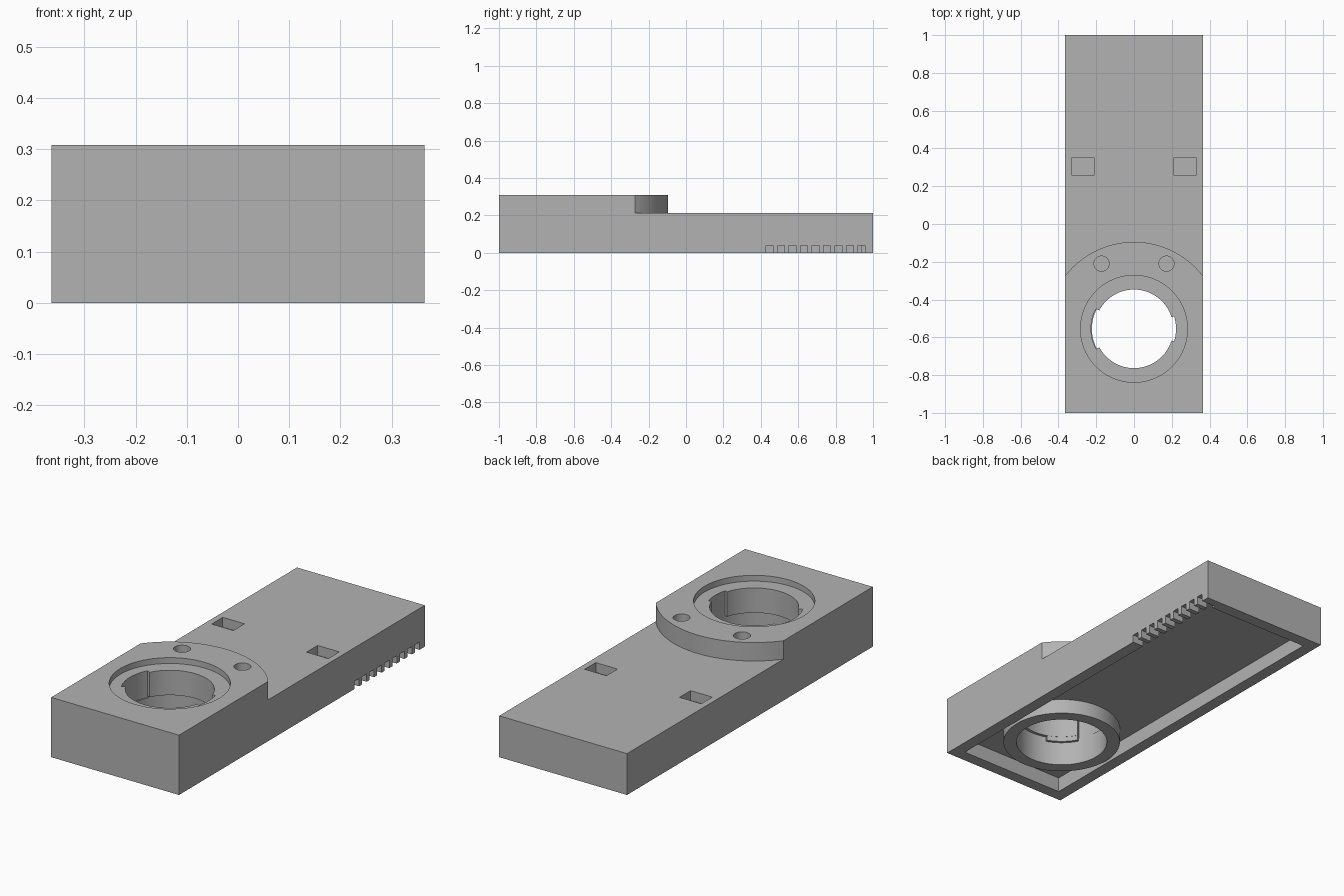
import bpy, bmesh
from math import cos, sin, radians

cube = bpy.data.objects.get("Cube")
if cube:
    bpy.data.objects.remove(cube, do_unlink=True)

HALF, TOP, DECK, WALL, CEILING = 0.364, 0.308, 0.213, 0.062, 0.077
BORE_Y = -0.555

grey = bpy.data.materials.new("plain grey")
grey.use_nodes = True
colour = (0.45, 0.45, 0.45, 1)
grey.diffuse_color = colour
grey.node_tree.nodes["Principled BSDF"].inputs["Base Color"].default_value = colour


def arc(r, a0, a1, n, x=0, y=BORE_Y):
    angles = [radians(a0 + (a1 - a0) * i / n) for i in range(n + 1)]
    return [(x + r * cos(a), y + r * sin(a)) for a in angles]


def circle(r, n=96, x=0, y=BORE_Y):
    return arc(r, 0, 360, n, x, y)[:-1]


def rect(x0, x1, y0, y1):
    return [(x0, y0), (x1, y0), (x1, y1), (x0, y1)]


def sector(r0, r1, a0, a1):
    return arc(r1, a0, a1, 20) + arc(r0, a1, a0, 20)


def prism(name, outline, z0, z1):
    """Extrude a flat outline from z0 to z1."""
    bm = bmesh.new()
    face = bm.faces.new([bm.verts.new((x, y, z0)) for x, y in outline])
    grown = bmesh.ops.extrude_face_region(bm, geom=[face])["geom"]
    bmesh.ops.translate(bm, vec=(0, 0, z1 - z0),
                        verts=[g for g in grown if isinstance(g, bmesh.types.BMVert)])
    bmesh.ops.recalc_face_normals(bm, faces=bm.faces)
    mesh = bpy.data.meshes.new(name)
    bm.to_mesh(mesh)
    bm.free()
    mesh.materials.append(grey)
    obj = bpy.data.objects.new(name, mesh)
    bpy.context.collection.objects.link(obj)
    return obj


def combine(operation, outline, z0, z1):
    """Apply a boolean with a prism to the housing."""
    tool = prism("cutter", outline, z0, z1)
    tool.hide_render = True
    mod = housing.modifiers.new("cut", "BOOLEAN")
    mod.operation, mod.solver, mod.object = operation, "EXACT", tool
    bpy.context.view_layer.objects.active = housing
    bpy.ops.object.modifier_apply(modifier=mod.name)
    bpy.data.objects.remove(tool, do_unlink=True)


# Main block, lowered behind the rounded raised platform
housing = prism("housing", rect(-HALF, HALF, -1, 1), 0, TOP)
combine("DIFFERENCE", arc(0.46, 30, 150, 64) + [(-0.4, 1.2), (0.4, 1.2)], DECK, 0.5)

# Hollow underside with a ring around the bore
inner = HALF - WALL
combine("DIFFERENCE", rect(-inner, inner, WALL - 1, 1 - WALL), -0.1, CEILING)
combine("UNION", circle(0.287), 0, 0.15)

# Stepped bore: top recess, narrow lip, wider lower bore
combine("DIFFERENCE", circle(0.283), TOP - 0.03, 0.5)
combine("DIFFERENCE", circle(0.208), -0.1, 0.5)
combine("DIFFERENCE", circle(0.223), -0.1, 0.15)

# Locking slots through the lip, and the stops beside them
combine("DIFFERENCE", sector(0.19, 0.2275, 152, 208), 0.14, 0.4)
combine("DIFFERENCE", sector(0.19, 0.2225, -17.5, 17.5), 0.14, 0.4)
for start in (28, 208):
    combine("UNION", sector(0.209, 0.24, start, start + 42), 0.125, 0.2)

# Blind round holes and rectangular pockets on top
for side in (-1, 1):
    combine("DIFFERENCE", circle(0.04, 32, side * 0.172, -0.21), TOP - 0.08, 0.5)
    x = side * 0.27
    combine("DIFFERENCE", rect(x - 0.062, x + 0.062, 0.26, 0.35), DECK - 0.05, 0.5)

# Row of vent notches along the lower edge of the left wall
for i in range(9):
    y = 0.428 + i * 0.0615
    combine("DIFFERENCE", rect(inner - 0.02, HALF + 0.1, y, y + 0.037), -0.1, 0.04)

bpy.ops.object.select_all(action="DESELECT")
housing.select_set(True)
bpy.context.view_layer.objects.active = housing
bpy.ops.object.shade_smooth_by_angle(angle=radians(30))
